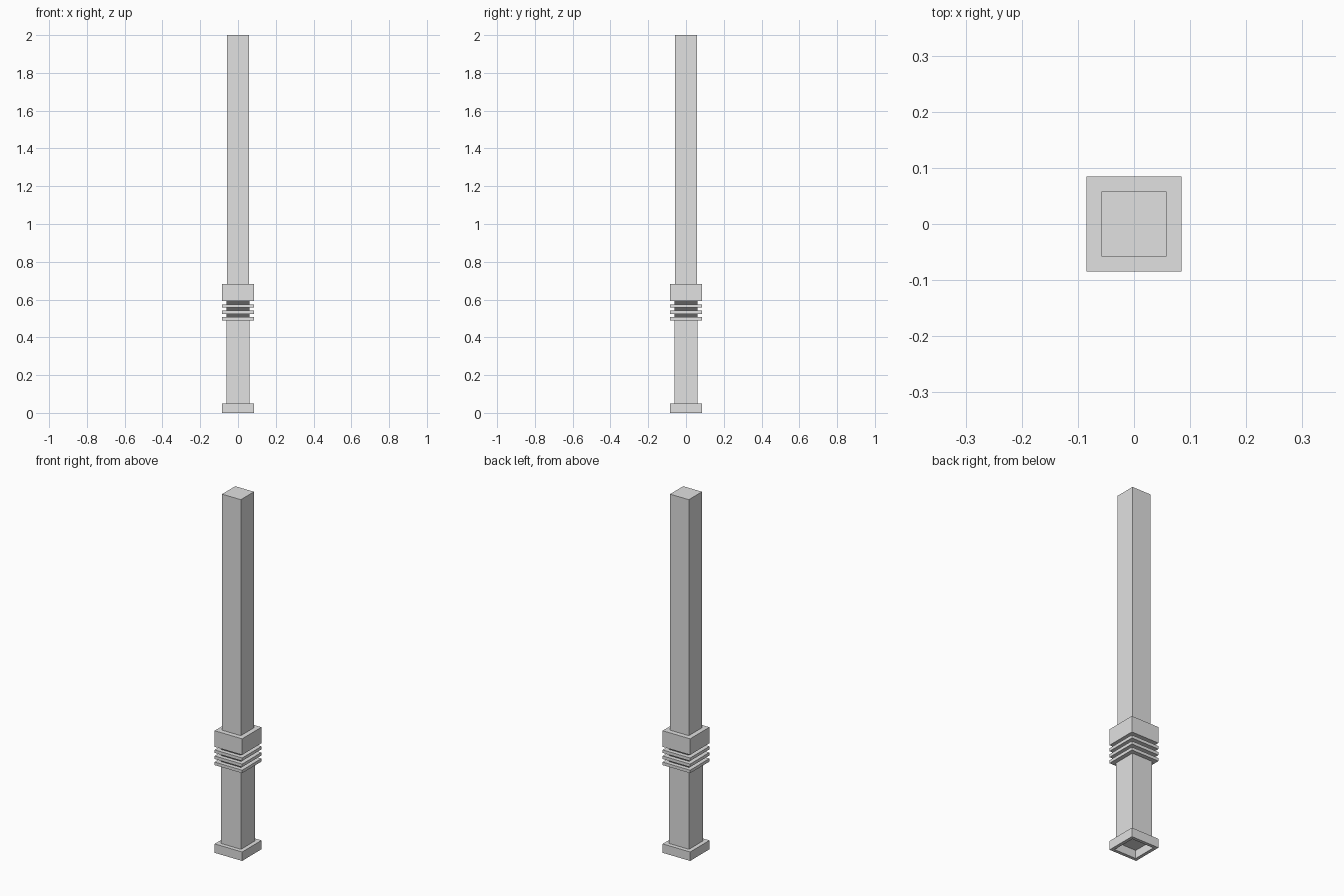
import bpy
import bmesh

old = bpy.data.objects.get("Cube")
if old:
    bpy.data.objects.remove(old, do_unlink=True)


def make_material(name, value):
    mat = bpy.data.materials.new(name)
    mat.use_nodes = True
    colour = (value, value, value, 1.0)
    mat.diffuse_color = colour
    mat.node_tree.nodes["Principled BSDF"].inputs["Base Color"].default_value = colour
    return mat


grey = make_material("light grey", 0.75)
dark = make_material("dark grey", 0.12)


def block(name, half, bottom, top, mat, recess=None):
    """Square block; recess = (half width, depth) of a pocket in its underside."""
    bm = bmesh.new()
    bmesh.ops.create_cube(bm, size=1)
    for v in bm.verts:
        v.co.x *= 2 * half
        v.co.y *= 2 * half
        v.co.z = top if v.co.z > 0 else bottom
    if recess:
        bm.normal_update()
        under = [f for f in bm.faces if f.normal.z < -0.5]
        bmesh.ops.inset_region(bm, faces=under, thickness=half - recess[0])
        pocket = bmesh.ops.extrude_discrete_faces(bm, faces=under)["faces"]
        for v in pocket[0].verts:
            v.co.z += recess[1]
    mesh = bpy.data.meshes.new(name)
    bm.to_mesh(mesh)
    bm.free()
    mesh.materials.append(mat)
    obj = bpy.data.objects.new(name, mesh)
    bpy.context.collection.objects.link(obj)
    return obj


# Pommel with a hollow underside, then the grip
block("pommel", 0.085, 0, 0.05, grey, recess=(0.06, 0.045))
block("grip", 0.062, 0.05, 0.495, grey)

# Dark core wrapped by three thin collars
block("collar_core", 0.062, 0.495, 0.595, dark)
for i in range(3):
    z = 0.49 + i * 0.034
    block(f"collar_{i + 1}", 0.085, z, z + 0.017, grey)

# Wide guard and the long blade
block("guard", 0.085, 0.592, 0.682, grey)
block("blade", 0.058, 0.682, 2.0, grey)
